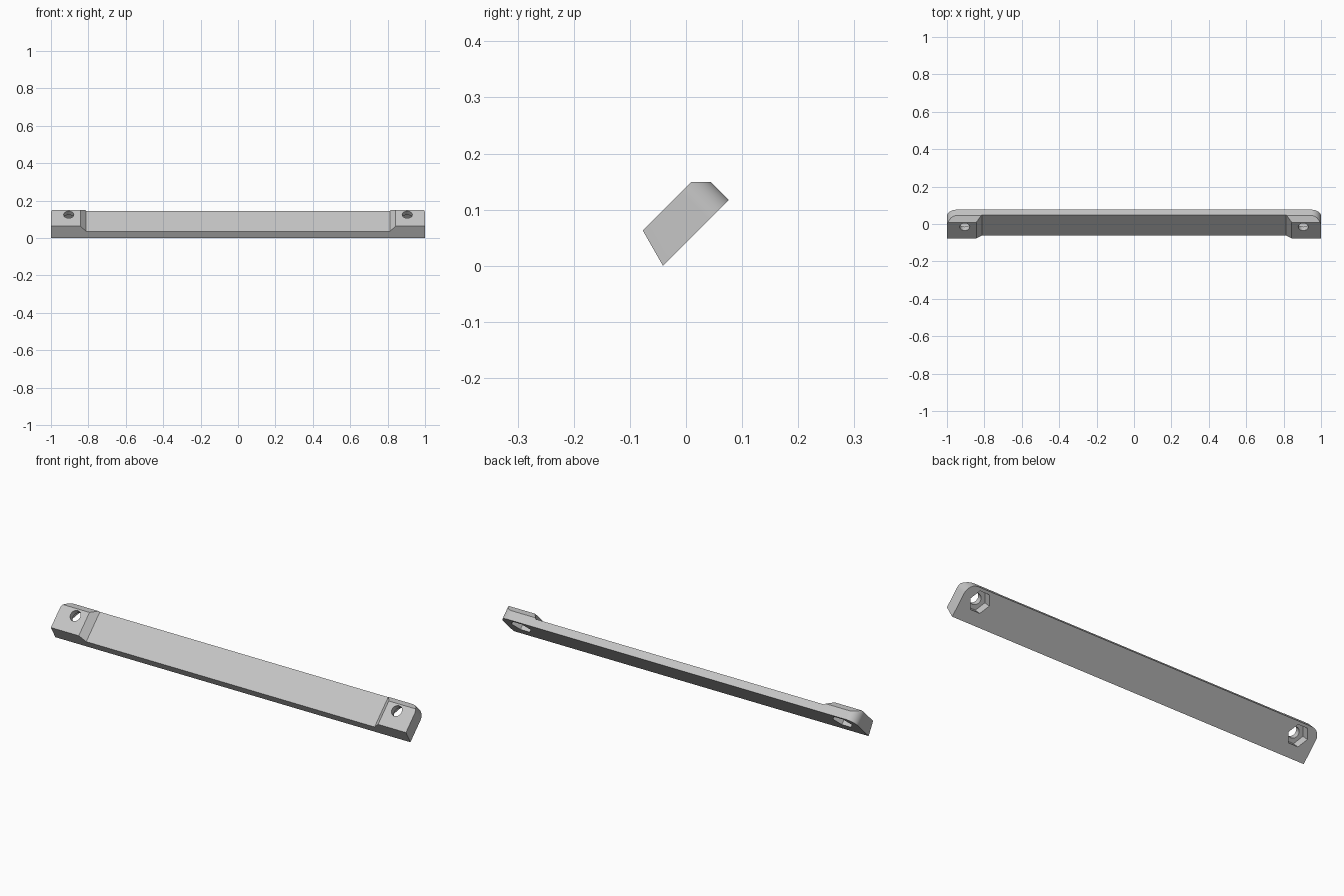
import bpy, bmesh
from math import radians, cos, sin, pi
from mathutils import Matrix, Vector

cube = bpy.data.objects.get("Cube")
if cube:
    bpy.data.objects.remove(cube, do_unlink=True)

# The bar is drawn flat (x along, y across, z through) and then tilted
HALF, BACK, LOW, HIGH, MID = 1.0, 0.137, 0.029, 0.099, 0.068
HOLE_X, HOLE_Y = 0.905, 0.077
TILT = Matrix.Rotation(radians(45), 4, 'X')

grey = bpy.data.materials.new("light grey")
grey.use_nodes = True
grey.diffuse_color = (0.56, 0.56, 0.56, 1)
grey.node_tree.nodes["Principled BSDF"].inputs["Base Color"].default_value = grey.diffuse_color


def prism(points, offset):
    """Closed solid from a flat outline pushed along an offset."""
    bm = bmesh.new()
    face = bm.faces.new([bm.verts.new(p) for p in points])
    ext = bmesh.ops.extrude_face_region(bm, geom=[face])["geom"]
    moved = [g for g in ext if isinstance(g, bmesh.types.BMVert)]
    bmesh.ops.translate(bm, verts=moved, vec=offset)
    bmesh.ops.recalc_face_normals(bm, faces=bm.faces)
    return bm


def make_object(name, bm):
    bm.transform(TILT)
    mesh = bpy.data.meshes.new(name)
    bm.to_mesh(mesh)
    bm.free()
    mesh.materials.append(grey)
    obj = bpy.data.objects.new(name, mesh)
    bpy.context.collection.objects.link(obj)
    return obj


def ring(x, radius, count, z):
    return [(x + radius * cos(2 * pi * i / count),
             HOLE_Y + radius * sin(2 * pi * i / count), z) for i in range(count)]


# Bar body with a slanted front edge
section = [(-0.029, LOW), (-0.010, HIGH), (BACK, HIGH), (BACK, LOW)]
body = prism([(-HALF, y, z) for y, z in section], (2 * HALF, 0, 0))

# Rounded rear corners at both ends
corners = [e for e in body.edges
           if all(v.co.y > BACK - 0.001 for v in e.verts)
           and abs(e.verts[0].co.x - e.verts[1].co.x) < 0.001]
bmesh.ops.bevel(body, geom=corners, offset=0.05, segments=14,
                profile=0.5, affect='EDGES')

# Flat trimmed top edge
up = TILT.inverted().to_3x3() @ Vector((0, 0, 1))
bmesh.ops.bisect_plane(body, geom=body.verts[:] + body.edges[:] + body.faces[:],
                       plane_co=up * 0.149, plane_no=up, clear_outer=True)
bmesh.ops.holes_fill(body, edges=[e for e in body.edges if e.is_boundary])
bmesh.ops.recalc_face_normals(body, faces=body.faces)
bar = make_object("mounting_bar", body)

# Recessed middle with sloping ends
inner, outer = 0.812, 0.854
cutters = [make_object("middle_cutter", prism(
    [(-inner, -0.2, MID), (inner, -0.2, MID),
     (outer, -0.2, MID + outer - inner), (-outer, -0.2, MID + outer - inner)],
    (0, 0.5, 0)))]

# Screw holes and hexagonal nut pockets
for side, sign in (("left", 1), ("right", -1)):
    x = sign * HOLE_X
    cutters.append(make_object(side + "_nut_cutter",
                               prism(ring(x, 0.053, 6, 0), (0, 0, 0.071))))
    cutters.append(make_object(side + "_hole_cutter",
                               prism(ring(x, 0.027, 32, 0.05), (0, 0, 0.1))))

bpy.context.view_layer.objects.active = bar
for cutter in cutters:
    cutter.hide_render = True
    mod = bar.modifiers.new(cutter.name, 'BOOLEAN')
    mod.operation = 'DIFFERENCE'
    mod.solver = 'EXACT'
    mod.object = cutter
    bpy.ops.object.modifier_apply(modifier=mod.name)
    bpy.data.objects.remove(cutter, do_unlink=True)

# Smooth curves, sharp edges
bpy.ops.object.select_all(action='DESELECT')
bar.select_set(True)
bpy.ops.object.shade_smooth_by_angle(angle=radians(30))
